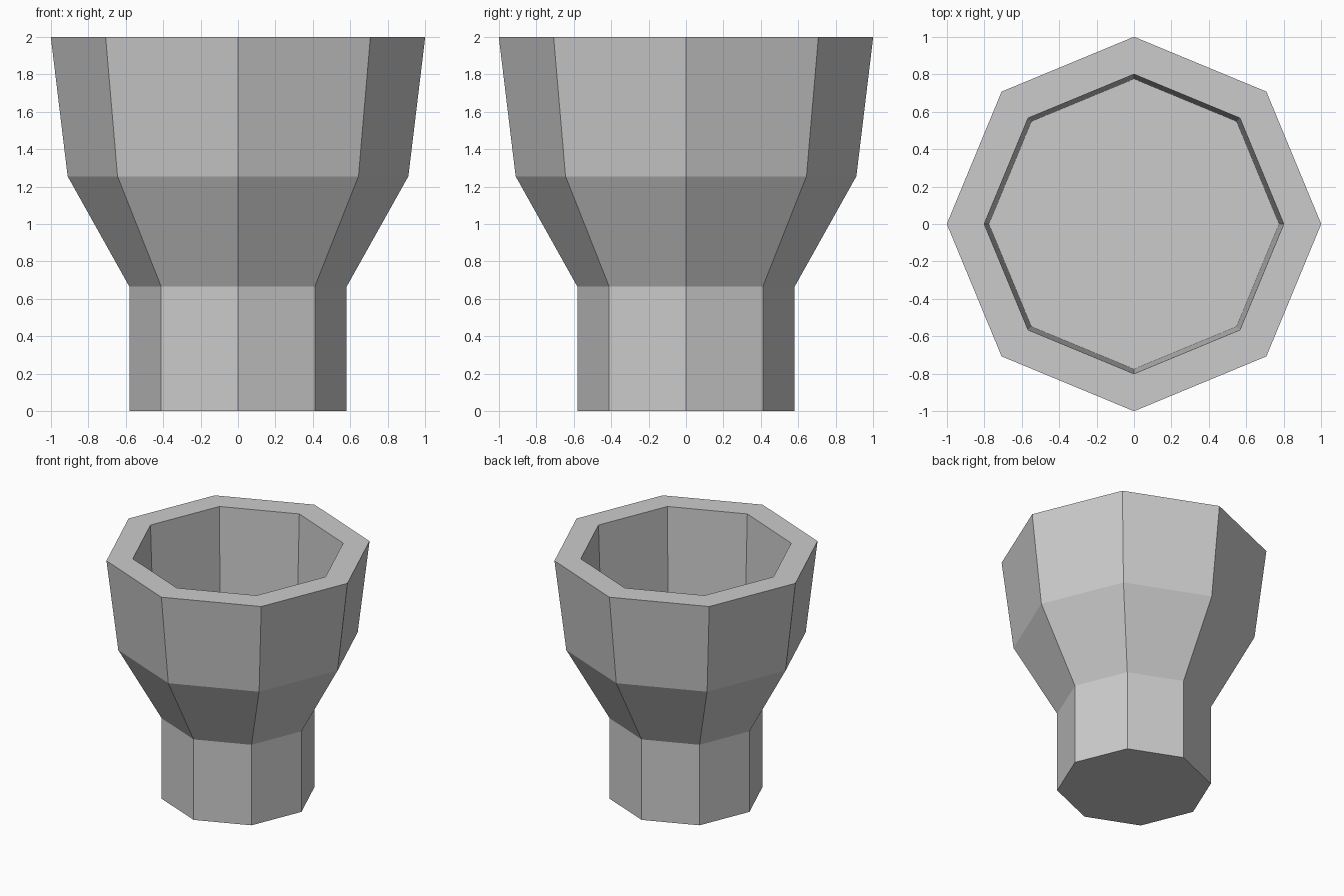
import bpy
import bmesh
from math import cos, sin, tau

SIDES = 8

cube = bpy.data.objects.get("Cube")
if cube:
    bpy.data.objects.remove(cube, do_unlink=True)

# Plain grey material
grey = bpy.data.materials.new("light grey")
grey.use_nodes = True
colour = (0.6, 0.6, 0.6, 1)
grey.diffuse_color = colour
grey.node_tree.nodes["Principled BSDF"].inputs["Base Color"].default_value = colour


def lathe(name, profile, material):
    """Spin a (radius, height) profile into a closed faceted solid."""
    bm = bmesh.new()
    rings = [
        [bm.verts.new((r * cos(tau * i / SIDES), r * sin(tau * i / SIDES), z))
         for i in range(SIDES)]
        for r, z in profile
    ]
    for low, high in zip(rings, rings[1:]):
        for i in range(SIDES):
            j = (i + 1) % SIDES
            bm.faces.new((low[i], low[j], high[j], high[i]))
    bm.faces.new(list(reversed(rings[0])))
    bm.faces.new(rings[-1])
    bmesh.ops.recalc_face_normals(bm, faces=bm.faces)
    mesh = bpy.data.meshes.new(name)
    bm.to_mesh(mesh)
    bm.free()
    mesh.materials.append(material)
    obj = bpy.data.objects.new(name, mesh)
    bpy.context.collection.objects.link(obj)
    return obj


# Straight foot, flared shoulder, steep bowl, flat rim, hollow with a flat floor
lathe("octagonal_cup", [
    (0.58, 0), (0.58, 0.665), (0.91, 1.255), (1, 2),
    (0.8, 2), (0.775, 1.255),
], grey)
